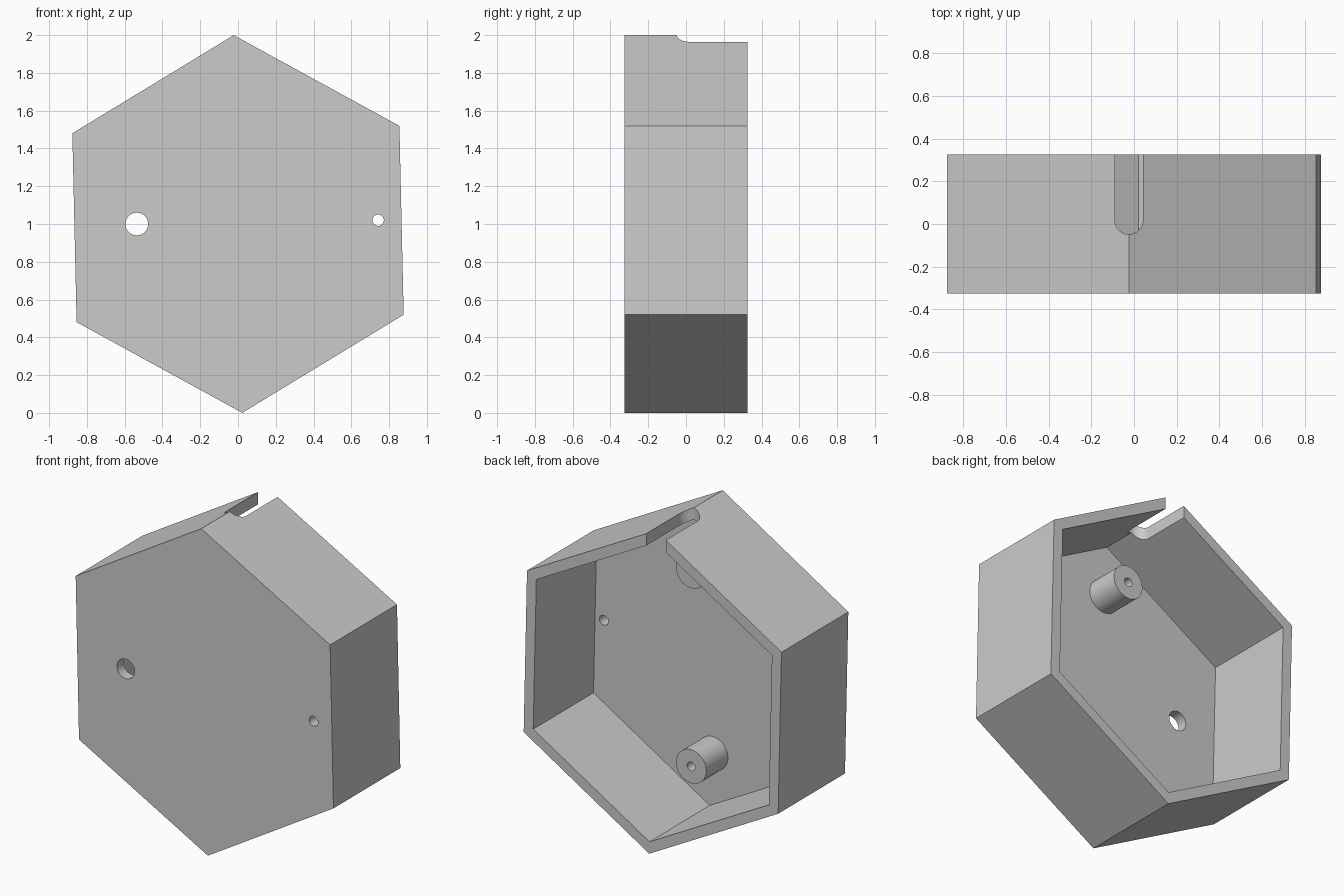
import bpy
import bmesh
import math
from mathutils import Vector

if "Cube" in bpy.data.objects:
    bpy.data.objects.remove(bpy.data.objects["Cube"])

FRONT, BACK = -0.325, 0.325
WALL = 0.064
FLOOR = FRONT + WALL
TILT = math.radians(91.3)

grey = bpy.data.materials.new("light grey plastic")
grey.use_nodes = True
colour = (0.6, 0.6, 0.6, 1)
grey.diffuse_color = colour
grey.node_tree.nodes["Principled BSDF"].inputs["Base Color"].default_value = colour


def extrude(name, outline, direction):
    """Solid made by sweeping a flat outline along a direction."""
    bm = bmesh.new()
    face = bm.faces.new([bm.verts.new(p) for p in outline])
    swept = bmesh.ops.extrude_face_region(bm, geom=[face])["geom"]
    verts = [g for g in swept if isinstance(g, bmesh.types.BMVert)]
    bmesh.ops.translate(bm, verts=verts, vec=direction)
    bmesh.ops.recalc_face_normals(bm, faces=bm.faces)
    mesh = bpy.data.meshes.new(name)
    bm.to_mesh(mesh)
    bm.free()
    mesh.materials.append(grey)
    obj = bpy.data.objects.new(name, mesh)
    bpy.context.collection.objects.link(obj)
    return obj


def prism(name, sides, radius, x, z, y0, y1, start=0.0):
    """Regular prism lying along y."""
    angles = [start + math.tau * i / sides for i in range(sides)]
    outline = [(x + radius * math.cos(a), y0, z + radius * math.sin(a)) for a in angles]
    return extrude(name, outline, Vector((0, y1 - y0, 0)))


def carve(obj, cutter):
    """Cut one solid from another and discard the cutter."""
    cutter.hide_render = True
    mod = obj.modifiers.new("cut", "BOOLEAN")
    mod.operation = "DIFFERENCE"
    mod.solver = "EXACT"
    mod.object = cutter
    bpy.context.view_layer.objects.active = obj
    bpy.ops.object.modifier_apply(modifier=mod.name)
    bpy.data.objects.remove(cutter)


def smooth(obj):
    bpy.ops.object.select_all(action="DESELECT")
    obj.select_set(True)
    bpy.context.view_layer.objects.active = obj
    bpy.ops.object.shade_smooth_by_angle(angle=math.radians(30))


# Hexagonal tray, open at the back
shell = prism("hexagonal_shell", 6, 1, 0, 1, FRONT, BACK, TILT)
inner = 1 - WALL / math.cos(math.pi / 6)
carve(shell, prism("cavity_cutter", 6, inner, 0, 1, FLOOR, BACK + 0.1, TILT))

# Large and small holes through the front plate
for x, z, radius in ((-0.536, 1.0, 0.06), (0.742, 1.02, 0.03)):
    carve(shell, prism("hole_cutter", 48, radius, x, z, FRONT - 0.1, FLOOR + 0.1))

# Round-ended cable slot in the top corner
slot_x, slot_y, slot_r = -0.024, 0.018, 0.066
arc = [math.pi + math.pi * i / 24 for i in range(25)]
outline = [(slot_x + slot_r * math.cos(a), slot_y + slot_r * math.sin(a), 1.8) for a in arc]
outline += [(slot_x + slot_r, BACK + 0.1, 1.8), (slot_x - slot_r, BACK + 0.1, 1.8)]
carve(shell, extrude("slot_cutter", outline, Vector((0, 0, 0.4))))
smooth(shell)

# Screw posts standing on the inside of the front plate
for name, z in (("lower_post", 0.4), ("upper_post", 1.6)):
    post = prism(name, 48, 0.103, 0, z, FLOOR - 0.01, -0.05)
    carve(post, prism("bore_cutter", 32, 0.027, 0, z, FLOOR, 0.1))
    smooth(post)
